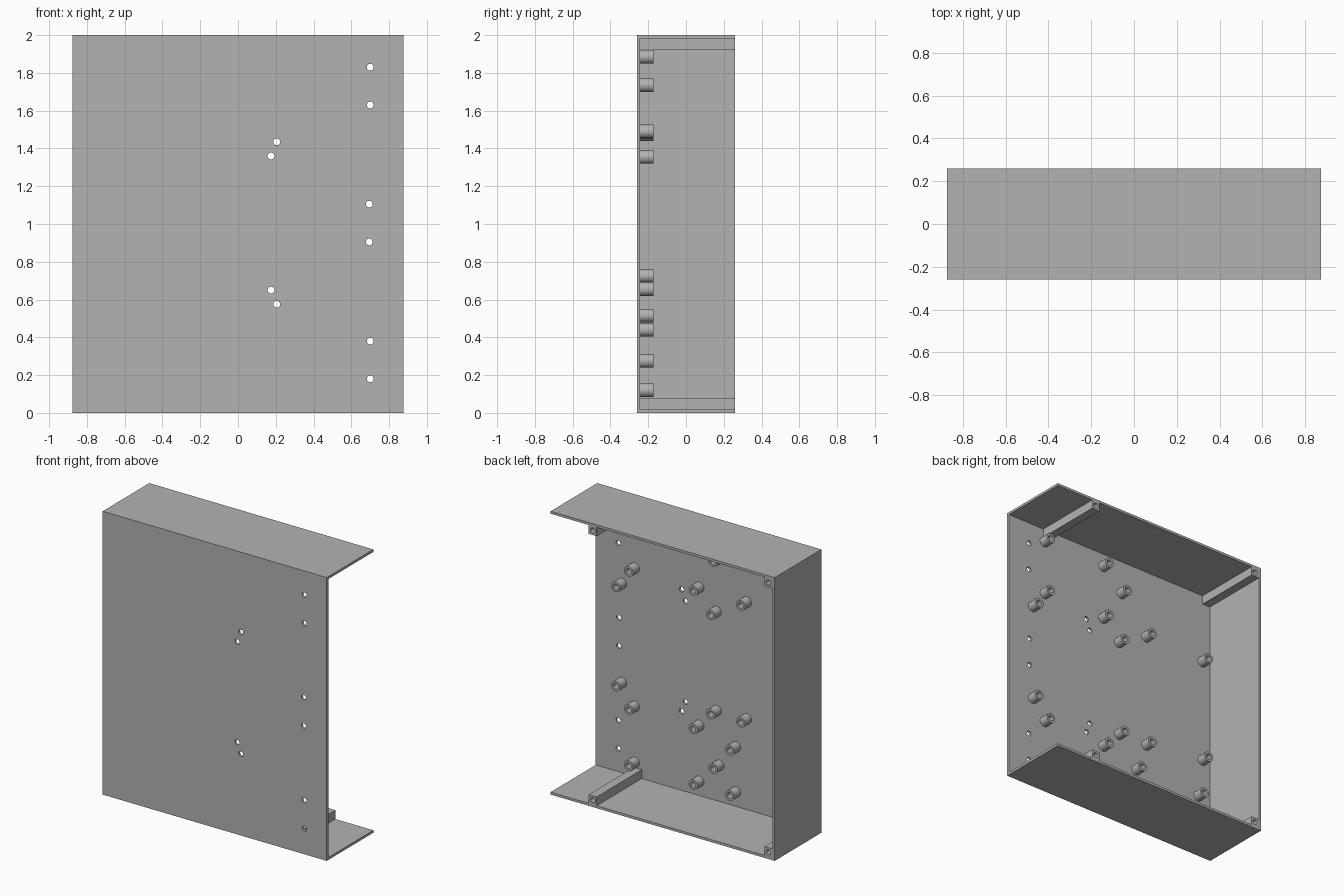
import bpy
import bmesh
from math import radians
from mathutils import Matrix, Vector

old = bpy.data.objects.get("Cube")
if old:
    bpy.data.objects.remove(old, do_unlink=True)

# Overall half sizes, wall thickness and height
HX, HY, H, T = 0.875, 0.26, 2.0, 0.0175
FLOOR_Y = -HY + T

grey = bpy.data.materials.new("Plain grey")
grey.use_nodes = True
grey.diffuse_color = (0.448, 0.448, 0.448, 1)
grey.node_tree.nodes["Principled BSDF"].inputs["Base Color"].default_value = grey.diffuse_color


def add_box(bm, lo, hi):
    lo, hi = Vector(lo), Vector(hi)
    matrix = Matrix.Translation((lo + hi) / 2) @ Matrix.Diagonal((*(hi - lo), 1))
    bmesh.ops.create_cube(bm, size=1, matrix=matrix)


def add_rod(bm, x, z, y0, y1, radius):
    """Cylinder running along y."""
    matrix = Matrix.Translation((x, (y0 + y1) / 2, z)) @ Matrix.Rotation(radians(90), 4, "X")
    bmesh.ops.create_cone(bm, cap_ends=True, segments=32, radius1=radius,
                          radius2=radius, depth=y1 - y0, matrix=matrix)


def make_object(name, bm):
    mesh = bpy.data.meshes.new(name)
    bm.to_mesh(mesh)
    bm.free()
    obj = bpy.data.objects.new(name, mesh)
    bpy.context.collection.objects.link(obj)
    mesh.materials.append(grey)
    return obj


def activate(obj):
    bpy.ops.object.select_all(action="DESELECT")
    obj.select_set(True)
    bpy.context.view_layer.objects.active = obj


def cut(obj, bm):
    """Subtract the solids in bm from obj."""
    cutter = make_object("cutter", bm)
    cutter.hide_render = True
    mod = obj.modifiers.new("cut", "BOOLEAN")
    mod.operation = "DIFFERENCE"
    mod.solver = "EXACT"
    mod.object = cutter
    activate(obj)
    bpy.ops.object.modifier_apply(modifier=mod.name)
    bpy.data.objects.remove(cutter, do_unlink=True)


def smooth(obj):
    activate(obj)
    bpy.ops.object.shade_smooth_by_angle(angle=radians(30))


# Casing: a tray open at the back and on its left side
bm = bmesh.new()
add_box(bm, (-HX, -HY, 0), (HX, HY, H))
casing = make_object("casing", bm)
bm = bmesh.new()
add_box(bm, (-HX + T, FLOOR_Y, T), (HX + 1, HY + 1, H - T))
cut(casing, bm)

# Screw holes through the front panel
holes = [(0.70, 1.83), (0.70, 1.63), (0.205, 1.435), (0.175, 1.36), (0.695, 1.105),
         (0.695, 0.905), (0.175, 0.65), (0.205, 0.575), (0.70, 0.38), (0.70, 0.18)]
bm = bmesh.new()
for x, z in holes:
    add_rod(bm, x, z, -HY - 0.1, FLOOR_Y + 0.1, 0.018)
cut(casing, bm)
smooth(casing)

# Square screw posts along the top and bottom panels
POST = 0.0625
for side, x in (("right", -HX + T), ("left", 0.515)):
    for level, z in (("lower", T), ("upper", H - T - POST)):
        bm = bmesh.new()
        add_box(bm, (x, FLOOR_Y, z), (x + POST, HY, z + POST))
        post = make_object(f"{level}_{side}_post", bm)
        bm = bmesh.new()
        add_rod(bm, x + POST / 2, z + POST / 2, HY - 0.2, HY + 0.1, 0.018)
        cut(post, bm)
        smooth(post)

# Hollow standoffs on the inside of the front panel
standoffs = {
    0.57: (0.12, 0.515, 1.49, 1.885),
    0.67: (0.655, 1.355),
    0.065: (0.12, 0.515, 1.49, 1.885),
    -0.07: (0.655, 1.355),
    -0.09: (0.275, 1.735),
    -0.22: (0.12, 0.44),
    -0.305: (0.66, 1.485),
    -0.755: (0.44,),
    -0.79: (0.725, 1.475),
}


def add_tube(bm, x, z, y0, y1, outer, inner):
    """Open-based tube: outer wall, rim and bore, revolved around y."""
    profile = [(outer, y0), (outer, y1), (inner, y1), (inner, y0)]
    verts = [bm.verts.new((x + r, y, z)) for r, y in profile]
    edges = [bm.edges.new(pair) for pair in zip(verts, verts[1:])]
    bmesh.ops.spin(bm, geom=verts + edges, cent=(x, 0, z), axis=(0, 1, 0),
                   angle=radians(360), steps=32, use_merge=True)


bm = bmesh.new()
for x, heights in standoffs.items():
    for z in heights:
        add_tube(bm, x, z, FLOOR_Y, -0.173, 0.036, 0.02)
bmesh.ops.remove_doubles(bm, verts=bm.verts, dist=0.0001)
bmesh.ops.recalc_face_normals(bm, faces=bm.faces)
# Face the rims towards the back
for face in bm.faces:
    if abs(face.normal.y) > 0.9 and face.normal.y < 0:
        bmesh.ops.reverse_faces(bm, faces=bm.faces)
        break
smooth(make_object("standoffs", bm))
